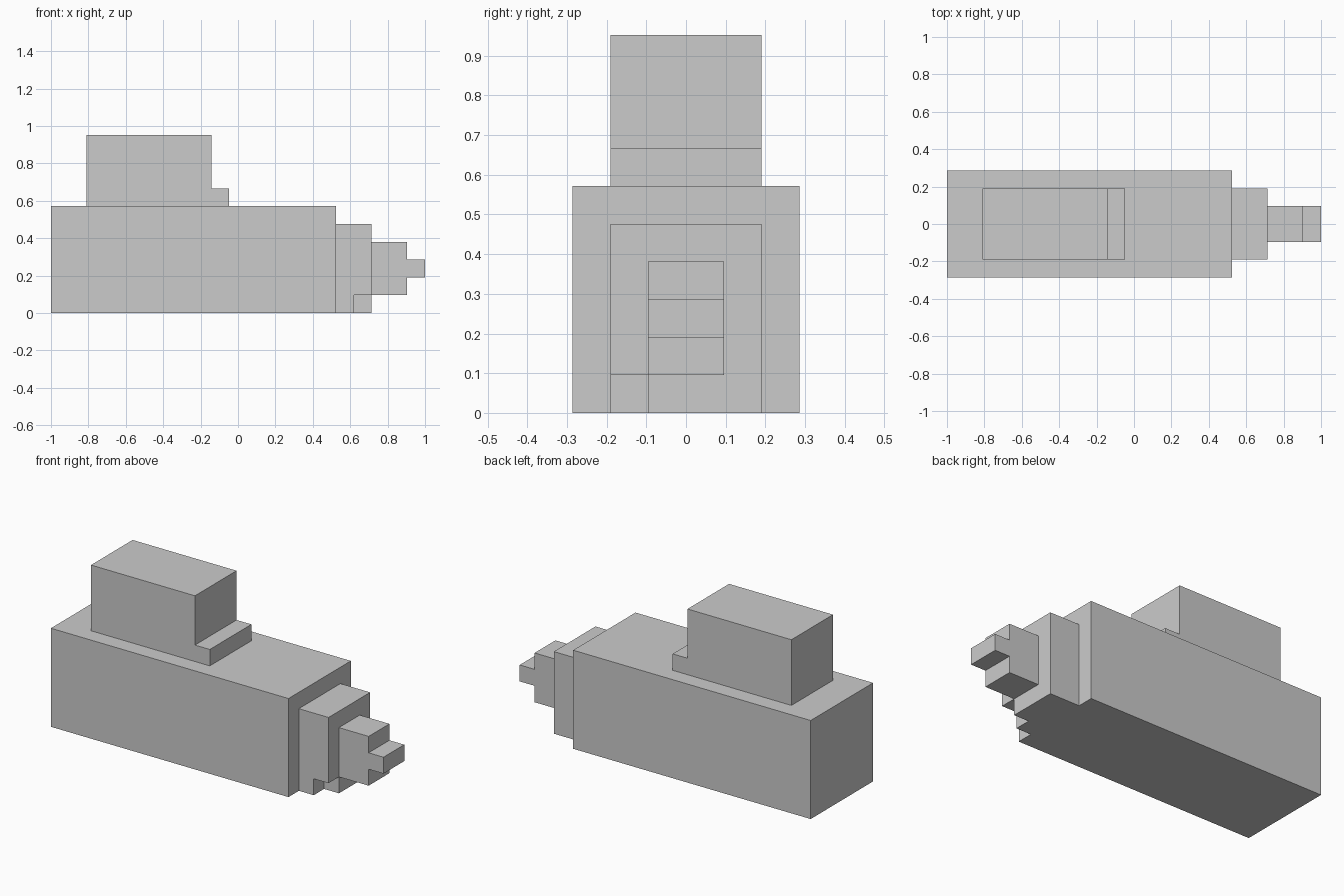
import bpy
import bmesh

if "Cube" in bpy.data.objects:
    bpy.data.objects.remove(bpy.data.objects["Cube"])

U = 2 / 21          # block module: the model is 21 modules long
X0 = -10.5          # module offset that centres it on x


def prism(name, profile, y0, y1):
    """Extrude an (x, z) outline, in modules, from y0 to y1."""
    bm = bmesh.new()
    verts = [bm.verts.new(((x + X0) * U, y0 * U, z * U)) for x, z in profile]
    face = bm.faces.new(verts)
    ext = bmesh.ops.extrude_face_region(bm, geom=[face])
    moved = [g for g in ext["geom"] if isinstance(g, bmesh.types.BMVert)]
    bmesh.ops.translate(bm, verts=moved, vec=(0, (y1 - y0) * U, 0))
    bmesh.ops.recalc_face_normals(bm, faces=bm.faces)
    mesh = bpy.data.meshes.new(name)
    bm.to_mesh(mesh)
    bm.free()
    obj = bpy.data.objects.new(name, mesh)
    bpy.context.collection.objects.link(obj)
    return obj


def rect(x0, x1, z0, z1):
    return [(x0, z0), (x1, z0), (x1, z1), (x0, z1)]


# Long main block
prism("body", rect(0, 16, 0, 6), -3, 3)

# Upper block with a low step on its +x end
prism("upper_block", [(2, 6), (10, 6), (10, 7), (9, 7), (9, 10), (2, 10)], -2, 2)

# Narrower neck, notched at its lower front corner
neck = prism("neck", rect(16, 18, 0, 5), -2, 2)
cutter = prism("neck_notch_cutter", rect(17, 19, -1, 1), -3, -1)
cutter.hide_render = True
cutter.hide_set(True)
notch = neck.modifiers.new("notch", "BOOLEAN")
notch.operation = "DIFFERENCE"
notch.solver = "EXACT"
notch.object = cutter

# Nose with a protruding tip
prism("nose", [(18, 1), (20, 1), (20, 2), (21, 2), (21, 3), (20, 3),
               (20, 4), (18, 4)], -1, 1)
